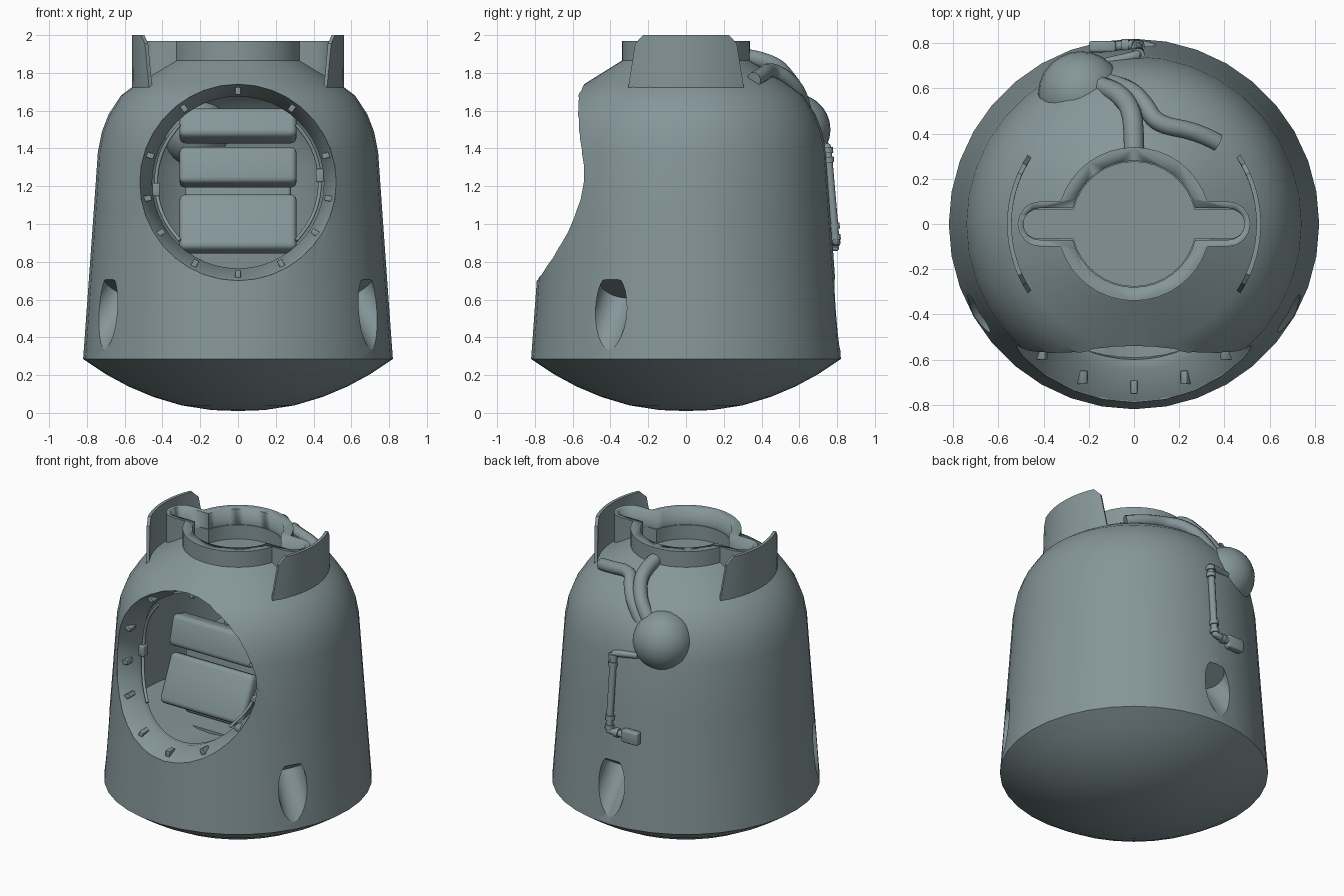
import bpy, bmesh, math
from mathutils import Vector, Matrix

if "Cube" in bpy.data.objects:
    bpy.data.objects.remove(bpy.data.objects["Cube"], do_unlink=True)

metal = bpy.data.materials.new("grey_green_metal")
metal.use_nodes = True
COLOR = (0.235, 0.305, 0.318, 1)
metal.diffuse_color = COLOR
metal.node_tree.nodes["Principled BSDF"].inputs["Base Color"].default_value = COLOR


def finish(name, bm, smooth=35):
    bmesh.ops.remove_doubles(bm, verts=bm.verts, dist=0.0005)
    bmesh.ops.recalc_face_normals(bm, faces=bm.faces)
    me = bpy.data.meshes.new(name)
    bm.to_mesh(me)
    bm.free()
    ob = bpy.data.objects.new(name, me)
    bpy.context.collection.objects.link(ob)
    me.materials.append(metal)
    activate(ob)
    bpy.ops.object.shade_smooth_by_angle(angle=math.radians(smooth))
    return ob


def activate(ob):
    bpy.ops.object.select_all(action='DESELECT')
    ob.select_set(True)
    bpy.context.view_layer.objects.active = ob


def revolve(name, profile, steps=36):
    bm = bmesh.new()
    vs = [bm.verts.new((r, 0, z)) for r, z in profile]
    es = [bm.edges.new(p) for p in zip(vs, vs[1:])]
    bmesh.ops.spin(bm, geom=vs + es, cent=(0, 0, 0), axis=(0, 0, 1),
                   angle=2 * math.pi, steps=steps, use_merge=True)
    return finish(name, bm)


def prism(name, outline, z0, z1):
    bm = bmesh.new()
    face = bm.faces.new([bm.verts.new((x, y, z0)) for x, y in outline])
    new = bmesh.ops.extrude_face_region(bm, geom=[face])["geom"]
    bmesh.ops.translate(bm, vec=(0, 0, z1 - z0),
                        verts=[g for g in new if isinstance(g, bmesh.types.BMVert)])
    return finish(name, bm)


def cylinder(name, centre, direction, radius, length, segs=36):
    bm = bmesh.new()
    rot = Vector(direction).to_track_quat('Z', 'Y').to_matrix().to_4x4()
    bmesh.ops.create_cone(bm, cap_ends=True, segments=segs, radius1=radius,
                          radius2=radius, depth=length,
                          matrix=Matrix.Translation(centre) @ rot)
    return finish(name, bm)


def box(name, centre, size, rot=Matrix(), bevel=0.0):
    bm = bmesh.new()
    bmesh.ops.create_cube(bm, size=1, matrix=Matrix.Translation(centre) @ rot
                          @ Matrix.Diagonal((*size, 1)))
    if bevel:
        bmesh.ops.bevel(bm, geom=bm.edges[:], offset=bevel, segments=3,
                        profile=0.5, affect='EDGES')
    return finish(name, bm)


def tube(name, points, radius, order=3):
    cu = bpy.data.curves.new(name, 'CURVE')
    cu.dimensions = '3D'
    cu.bevel_depth, cu.bevel_resolution, cu.use_fill_caps = radius, 3, True
    sp = cu.splines.new('NURBS')
    sp.points.add(len(points) - 1)
    for p, co in zip(sp.points, points):
        p.co = (*co, 1)
    sp.order_u, sp.use_endpoint_u, sp.resolution_u = order, True, 5
    ob = bpy.data.objects.new(name, cu)
    bpy.context.collection.objects.link(ob)
    cu.materials.append(metal)
    activate(ob)
    bpy.ops.object.convert(target='MESH')
    bpy.ops.object.shade_smooth_by_angle(angle=math.radians(40))
    return bpy.context.object


def cut(ob, cutter):
    mod = ob.modifiers.new("cut", 'BOOLEAN')
    mod.operation, mod.solver, mod.object = 'DIFFERENCE', 'EXACT', cutter
    activate(ob)
    bpy.ops.object.modifier_apply(modifier=mod.name)
    bpy.data.objects.remove(cutter, do_unlink=True)


# Outline of the docking collar: a circle with a rounded slot on each side
def keyhole(radius, half, reach):
    a0 = math.asin(half / radius)
    right = []
    for i in range(9):
        a = -math.pi / 2 + math.pi * i / 8
        right.append((reach - half + half * math.cos(a), half * math.sin(a)))
    top = [(radius * math.cos(a0 + (math.pi - 2 * a0) * i / 16),
            radius * math.sin(a0 + (math.pi - 2 * a0) * i / 16)) for i in range(17)]
    half_loop = right + top
    return half_loop + [(-x, -y) for x, y in half_loop]


# Hull, hollowed out
WALL = [(0.82, 0.285), (0.79, 0.7), (0.765, 1.05), (0.742, 1.38), (0.72, 1.49),
        (0.685, 1.58), (0.62, 1.68), (0.54, 1.74), (0.34, 1.865)]
BELLY = [(0, 0.01), (0.14, 0.015), (0.3, 0.04), (0.45, 0.085), (0.58, 0.14), (0.7, 0.205)]
hull = revolve("hull", BELLY + WALL + [(0, 1.865)])
cut(hull, revolve("cabin_cutter", [(0, 0.72), (0.67, 0.72), (0.64, 1.3), (0.6, 1.5),
                                   (0.5, 1.64), (0.4, 1.7), (0, 1.7)]))
MID_Z, R_OUT, R_IN = 1.22, 0.52, 0.455
cut(hull, cylinder("window_cutter", (0, -0.75, MID_Z), (0, 1, 0), R_OUT, 0.9))
cut(hull, prism("port_cutter", keyhole(0.275, 0.065, 0.49), 1.77, 2.1))

# Three slanted thruster wells around the base
for deg in (-30, 90, 210):
    a, tilt = math.radians(deg), math.radians(57)
    out = Vector((math.cos(a) * math.cos(tilt), math.sin(a) * math.cos(tilt), -math.sin(tilt)))
    mouth = Vector((0.8 * math.cos(a), 0.8 * math.sin(a), 0.535))
    cut(hull, cylinder("well_cutter", mouth + out * 0.2, out, 0.096, 0.7, 24))
activate(hull)
bpy.ops.object.shade_smooth_by_angle(angle=math.radians(30))

# Docking collar
collar = prism("docking_collar", keyhole(0.34, 0.1, 0.515), 1.76, 1.97)
cut(collar, prism("collar_cutter", keyhole(0.28, 0.07, 0.49), 1.7, 2.1))


def hull_radius(z):
    for (r0, z0), (r1, z1) in zip(WALL, WALL[1:]):
        if z <= z1:
            return r0 + (r1 - r0) * (z - z0) / (z1 - z0)
    return WALL[-1][0]


def on_window(angle, radius, depth):
    x, z = R_OUT * math.cos(angle), MID_Z + R_OUT * math.sin(angle)
    y = -math.sqrt(hull_radius(z) ** 2 - x * x)
    return Vector((radius * math.cos(angle), y + depth, MID_Z + radius * math.sin(angle)))


# Sloping window frame that follows the hull
bm = bmesh.new()
SECTION = [(R_OUT, 0.005), (R_IN, 0.14), (R_IN + 0.005, 0.19), (R_OUT + 0.01, 0.2)]
N = 48
loops = [[bm.verts.new(on_window(2 * math.pi * i / N, r, d)) for i in range(N)]
         for r, d in SECTION]
for a, b in zip(loops, loops[1:] + loops[:1]):
    for i in range(N):
        bm.faces.new((a[i], a[(i + 1) % N], b[(i + 1) % N], b[i]))
finish("window_frame", bm)

# Latches on the frame
for deg in (90, 54, 17, -10, -33, -62, -90, 126, 163, 190, 213, 242):
    a = math.radians(deg)
    p = on_window(a, 0.488, 0.068)
    box("frame_latch", p, (0.045, 0.06, 0.03), Matrix.Rotation(-a, 4, 'Y'), 0.004)

# Grab rails beside the window
for side in (0, math.pi):
    rail = [on_window(side + math.radians(d), 0.435, 0.16) for d in range(-45, 46, 10)]
    tube("grab_rail", rail, 0.01)
    box("rail_clamp", rail[5], (0.04, 0.05, 0.07), bevel=0.006)

# Seat cushions with rounded edges
for name, y, z, deep, tall, tilt in (("leg_cushion", -0.3, 1.0, 0.1, 0.32, -25),
                                     ("seat_cushion", -0.22, 1.3, 0.14, 0.2, -15),
                                     ("head_cushion", 0.02, 1.52, 0.12, 0.17, -30)):
    box(name, (0, y, z), (0.62, deep, tall),
        Matrix.Rotation(math.radians(tilt), 4, 'X'), 0.03)
box("seat_base", (0, 0.03, 0.97), (0.56, 0.4, 0.5), bevel=0.02)

# Curved shields either side of the collar
for side in (1, -1):
    bm = bmesh.new()
    rows = []
    for r in (0.562, 0.542):
        for low in (True, False):
            row = []
            for i in range(13):
                t = i / 6 - 1
                a = t * (0.59 if low else 0.5)
                z = 1.68 if low else 2.0 - 0.045 * max(0, abs(t) - 0.84) / 0.16
                row.append(bm.verts.new((side * r * math.cos(a), r * math.sin(a), z)))
            rows.append(row)
    ring = [rows[0], rows[1], rows[3], rows[2]]
    for a, b in zip(ring, ring[1:] + ring[:1]):
        for i in range(12):
            bm.faces.new((a[i], a[i + 1], b[i + 1], b[i]))
    for i in (0, 12):
        bm.faces.new([r[i] for r in ring])
    finish("shield", bm)

# Round tank and its hoses on the back
bm = bmesh.new()
bmesh.ops.create_uvsphere(bm, u_segments=24, v_segments=14, radius=0.19,
                          matrix=Matrix.Translation((-0.235, 0.575, 1.5)))
finish("tank", bm, 60)
tube("main_hose", [(0, 0.32, 1.885), (0, 0.46, 1.86), (-0.03, 0.54, 1.77),
                   (-0.1, 0.6, 1.68), (-0.19, 0.62, 1.58)], 0.045)
tube("branch_hose", [(0.37, 0.36, 1.765), (0.28, 0.41, 1.79), (0.1, 0.44, 1.82),
                     (0.05, 0.53, 1.78), (-0.03, 0.61, 1.69), (-0.13, 0.63, 1.57)], 0.04)

# Thin drain pipe with joints and an outlet
tube("drain_pipe", [(-0.14, 0.71, 1.42), (0.01, 0.745, 1.41), (0.015, 0.75, 1.39),
                    (0.02, 0.79, 0.93), (0.015, 0.795, 0.905), (-0.12, 0.785, 0.9)], 0.022, 2)
for z in (1.39, 1.34, 0.99, 0.93):
    cylinder("pipe_joint", (0.018, 0.75 + (1.39 - z) * 0.087, z), (0, 0.08, -1), 0.029, 0.03, 12)
cylinder("outlet_joint", (-0.04, 0.79, 0.903), (1, 0, 0), 0.029, 0.03, 12)
box("drain_outlet", (-0.14, 0.785, 0.9), (0.12, 0.05, 0.085), bevel=0.012)
